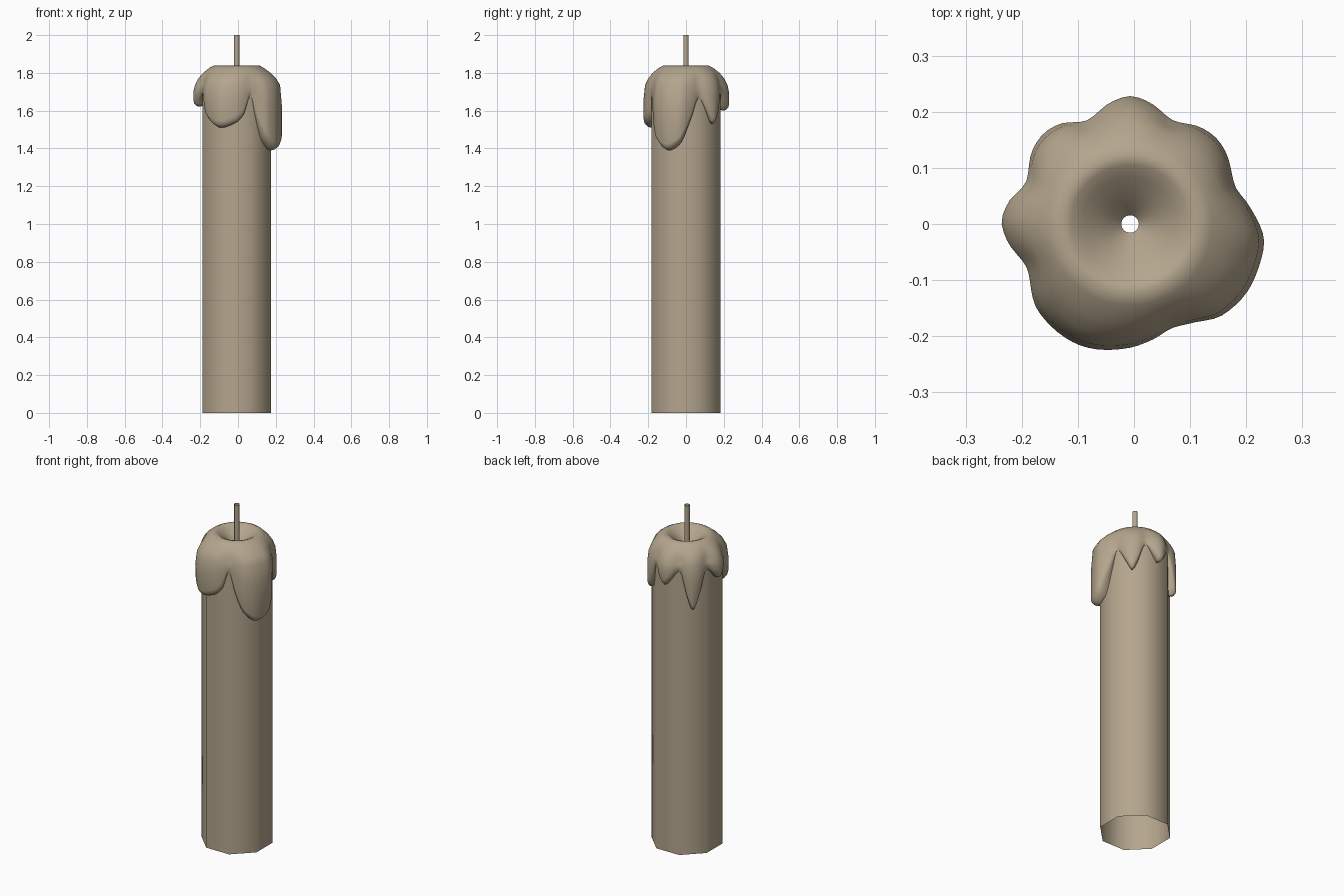
import bpy, bmesh, math

if "Cube" in bpy.data.objects:
    bpy.data.objects.remove(bpy.data.objects["Cube"])

CX = -0.007  # candle axis

wax_mat = bpy.data.materials.new("tan_wax")
wax_mat.diffuse_color = (0.46, 0.38, 0.27, 1)
wax_mat.use_nodes = True
wax_mat.node_tree.nodes["Principled BSDF"].inputs["Base Color"].default_value = wax_mat.diffuse_color

def loft(name, rings):
    """Skin closed rings of points into an open, smooth surface."""
    bm = bmesh.new()
    rows = [[bm.verts.new(p) for p in ring] for ring in rings]
    n = len(rows[0])
    for a, b in zip(rows, rows[1:]):
        for i in range(n):
            j = (i + 1) % n
            bm.faces.new((a[i], a[j], b[j], b[i]))
    for f in bm.faces:
        f.smooth = True
    me = bpy.data.meshes.new(name)
    bm.to_mesh(me)
    bm.free()
    me.materials.append(wax_mat)
    ob = bpy.data.objects.new(name, me)
    bpy.context.collection.objects.link(ob)
    return ob

def point(ang, r, z):
    return (CX + r * math.cos(ang), r * math.sin(ang), z)

def tube(name, sides, r, z0, z1):
    angs = [math.tau * (i + 0.5) / sides for i in range(sides)]
    return loft(name, [[point(a, r, z) for a in angs] for z in (z0, z1)])

# drips around the rim: angle, lower edge height, outer radius
DRIPS = [(8, 1.56, .216), (20, 1.665, .199), (38, 1.57, .214), (45, 1.53, .217),
         (53, 1.57, .214), (67, 1.69, .2), (82, 1.63, .221), (90, 1.60, .228),
         (98, 1.63, .221), (113, 1.69, .2), (126, 1.53, .219), (134, 1.46, .223),
         (142, 1.53, .219), (158, 1.69, .2), (171, 1.65, .222), (179, 1.62, .229),
         (187, 1.65, .222), (203, 1.69, .2), (224, 1.56, .226), (246, 1.51, .234),
         (268, 1.535, .222), (281, 1.58, .21), (292, 1.68, .2), (302, 1.56, .208),
         (316, 1.44, .232), (334, 1.39, .242), (350, 1.42, .242)]

def drip(deg, k):
    """Periodic monotone interpolation of column k of DRIPS."""
    n = len(DRIPS)
    def key(i):
        return DRIPS[i % n][0] + 360 * (i // n), DRIPS[i % n][k]
    def slope(i):
        (a, p), (b, q), (c, s) = key(i - 1), key(i), key(i + 1)
        d, e = (q - p) / (b - a), (s - q) / (c - b)
        return 2 * d * e / (d + e) if d * e > 0 else 0
    if deg < DRIPS[0][0]:
        deg += 360
    i = max(m for m in range(n) if DRIPS[m][0] <= deg)
    (a, p), (b, q) = key(i), key(i + 1)
    h = b - a
    t = (deg - a) / h
    return (p * (1 + 2 * t) * (1 - t) ** 2 + q * t * t * (3 - 2 * t)
            + h * slope(i) * t * (1 - t) ** 2 - h * slope(i + 1) * t * t * (1 - t))

# candle body: open eight-sided tube
tube("candle_body", 8, 0.197, 0.0, 1.73)

# wick: open thin tube
tube("wick", 8, 0.0155, 1.745, 2.0)

# melted wax: crater, rim, shoulder, then walls running down into drips
N = 96
TOP = [(.0155, 1.75), (.035, 1.773), (.06, 1.797), (.085, 1.818), (.105, 1.832),
       (.122, 1.838), (.145, 1.826)]
columns = []
for i in range(N):
    deg = 360 * i / N
    a = math.radians(deg)
    low, out = drip(deg, 1), drip(deg, 2)
    col = [point(a, r, z) for r, z in TOP]
    for f, z in ((.2, 1.80), (.6, 1.77), (.88, 1.735)):
        col.append(point(a, .165 + (out - .165) * f, z))
    drop = 1.735 - low
    lip = min(.035, drop * .5)
    for t in (.4, 1):
        col.append(point(a, out, 1.735 - (drop - lip) * t))
    # rounded lower lip curling in to the body
    for s in (30, 60, 80, 90):
        s = math.radians(s)
        col.append(point(a, out - (out - .19) * .8 * (1 - math.cos(s)),
                         low + lip * (1 - math.sin(s))))
    col.append(point(a, .178, low + .004))
    columns.append(col)
wax = loft("melted_wax", [list(r) for r in zip(*columns)][::-1])
